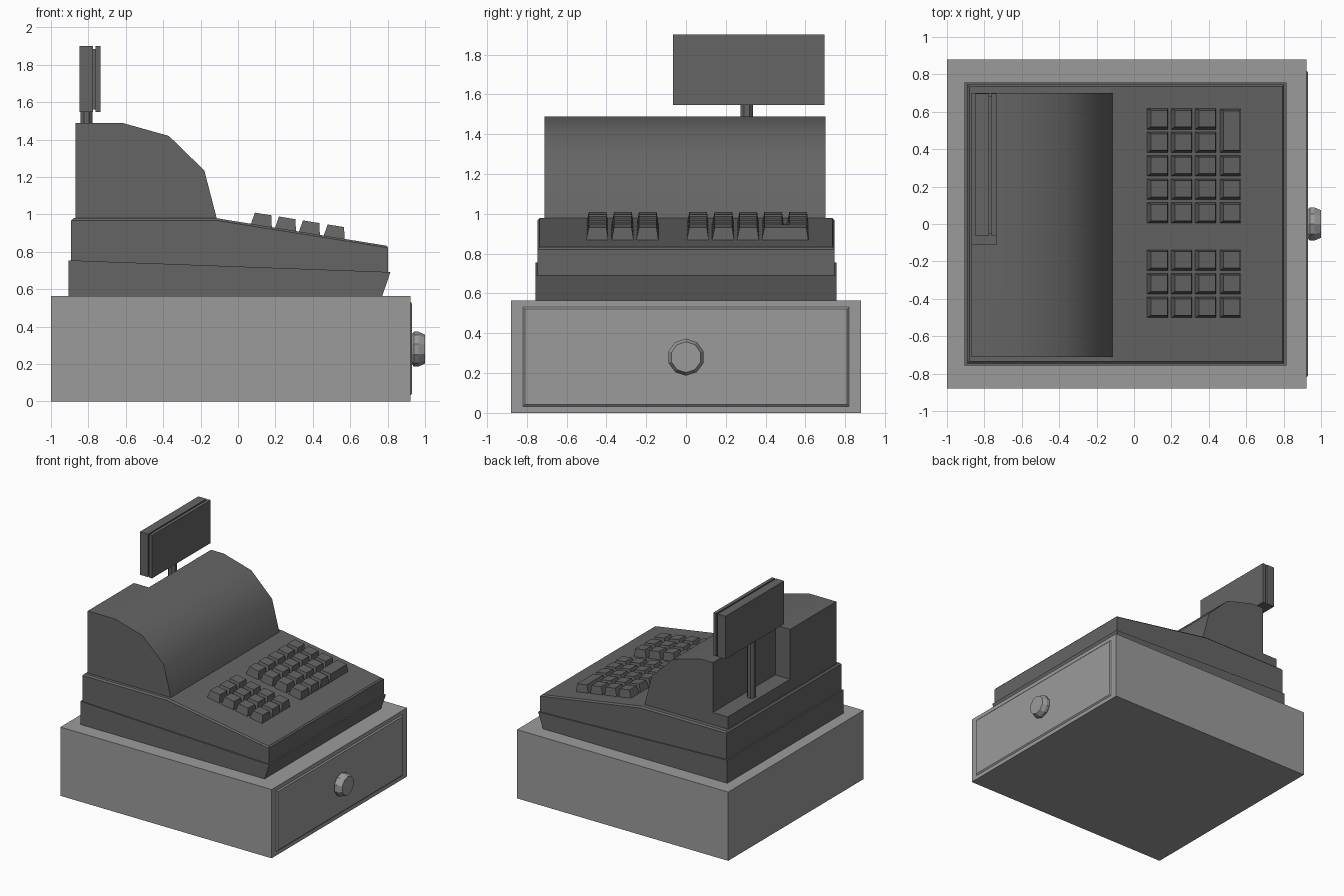
import bpy, bmesh, math
from mathutils import Matrix

if "Cube" in bpy.data.objects:
    bpy.data.objects.remove(bpy.data.objects["Cube"])


def material(name, v):
    m = bpy.data.materials.new(name)
    m.diffuse_color = (v, v, v, 1)
    m.use_nodes = True
    m.node_tree.nodes["Principled BSDF"].inputs["Base Color"].default_value = m.diffuse_color
    return m


LIGHT, DARK = material("light_grey", 0.33), material("dark_grey", 0.13)


def make(name, bm, mat):
    bmesh.ops.recalc_face_normals(bm, faces=bm.faces)
    me = bpy.data.meshes.new(name)
    bm.to_mesh(me)
    bm.free()
    me.materials.append(mat)
    ob = bpy.data.objects.new(name, me)
    bpy.context.collection.objects.link(ob)
    return ob


def loft(name, rings, mat):
    """Skin closed rings of 3D points and cap both ends."""
    bm = bmesh.new()
    vs = [[bm.verts.new(p) for p in r] for r in rings]
    n = len(vs[0])
    for a, b in zip(vs, vs[1:]):
        for i in range(n):
            j = (i + 1) % n
            bm.faces.new((a[i], a[j], b[j], b[i]))
    bm.faces.new(vs[0])
    bm.faces.new(vs[-1])
    return make(name, bm, mat)


def extrude_y(name, profile, y0, y1, mat):
    return loft(name, [[(x, y, z) for x, z in profile] for y in (y0, y1)], mat)


def box(name, x, y, z, mat):
    return extrude_y(name, [(x[0], z[0]), (x[1], z[0]), (x[1], z[1]), (x[0], z[1])], *y, mat)


def rect_x(x, y, z0, z1):
    return [(x, -y, z0), (x, y, z0), (x, y, z1), (x, -y, z1)]


# Cash drawer with raised front panel
box("drawer_case", (-1, 0.922), (-0.88, 0.88), (0, 0.565), LIGHT)
loft("drawer_front", [rect_x(0.915, 0.82, 0.032, 0.533),
                      rect_x(0.922, 0.82, 0.032, 0.533),
                      rect_x(0.931, 0.81, 0.042, 0.523)], LIGHT)

# Faceted knob
knob = [(0.925, 0.075), (0.94, 0.093), (0.965, 0.093), (1.0, 0.077)]
loft("drawer_knob", [[(x, r * math.sin(i * math.tau / 10), 0.28 + r * math.cos(i * math.tau / 10))
                      for i in range(10)] for x, r in knob], LIGHT)

# Body: lower skirt and slightly inset upper wedge
extrude_y("lower_body", [(-0.905, 0.56), (0.77, 0.56), (0.815, 0.692), (-0.905, 0.755)],
          -0.757, 0.757, DARK)
upper = [(-0.892, 0.70), (0.803, 0.66), (0.803, 0.822), (-0.115, 0.968), (-0.892, 0.968)]
top = [(-0.88, 0.98), (-0.115, 0.98), (0.793, 0.833)]
bm = bmesh.new()
Y, T = 0.747, 0.735
lo = {s: [bm.verts.new((x, s * Y, z)) for x, z in upper] for s in (-1, 1)}
hi = {s: [bm.verts.new((x, s * T, z)) for x, z in top] for s in (-1, 1)}
for s in (-1, 1):
    l, h = lo[s], hi[s]
    bm.faces.new(l)
    bm.faces.new((l[4], l[3], h[1], h[0]))
    bm.faces.new((l[3], l[2], h[2], h[1]))
a, b, c, d = lo[-1], lo[1], hi[-1], hi[1]
for f in ((a[0], a[1], b[1], b[0]), (a[1], a[2], b[2], b[1]), (a[2], c[2], d[2], b[2]),
          (c[2], c[1], d[1], d[2]), (c[1], c[0], d[0], d[1]), (c[0], a[4], b[4], d[0]),
          (a[4], a[0], b[0], b[4])):
    bm.faces.new(f)
# the chamfered sides leave the end polygon facing outward only
make("upper_body", bm, DARK)

# Printer hood with a rear notch for the customer display
hood = extrude_y("printer_hood", [(-0.87, 0.965), (-0.87, 1.49), (-0.62, 1.49), (-0.37, 1.42),
                                  (-0.18, 1.235), (-0.11, 0.965)], -0.71, 0.70, DARK)
cutter = box("notch_cutter", (-1.0, -0.735), (-0.11, 0.9), (1.08, 1.7), DARK)
mod = hood.modifiers.new("notch", 'BOOLEAN')
mod.object, mod.operation, mod.solver = cutter, 'DIFFERENCE', 'EXACT'
bpy.context.view_layer.objects.active = hood
hood.select_set(True)
bpy.ops.object.modifier_apply(modifier="notch")
bpy.data.objects.remove(cutter)
bpy.ops.object.shade_smooth_by_angle(angle=math.radians(40))

# Customer display on a pole
loft("display_pole", [[(-0.81 + 0.034 * math.cos((i + .5) * math.tau / 8),
                        0.305 + 0.034 * math.sin((i + .5) * math.tau / 8), z)
                       for i in range(8)] for z in (1.07, 1.56)], DARK)
box("display_back", (-0.848, -0.774), (-0.065, 0.697), (1.547, 1.90), DARK)
box("display_core", (-0.78, -0.755), (-0.05, 0.682), (1.562, 1.885), DARK)
box("display_front", (-0.763, -0.736), (-0.065, 0.697), (1.547, 1.90), DARK)


# Tapered keys standing on the slope
def key(x, y0, y1):
    def z(px):
        return 0.98 - 0.162 * (px + 0.115)
    base = [(px, py, z(px) - 0.005) for px, py in
            ((x, y0), (x + 0.113, y0), (x + 0.113, y1), (x, y1))]
    cap = [(px, py, z(px) + 0.063) for px, py in
           ((x + 0.022, y0 + 0.014), (x + 0.11, y0 + 0.014),
            (x + 0.11, y1 - 0.01), (x + 0.022, y1 - 0.01))]
    loft("key", [base, cap], DARK)


rows = [0.505, 0.38, 0.255, 0.13, 0.003, -0.25, -0.375, -0.502]
for ci, x in enumerate((0.068, 0.197, 0.325, 0.457)):
    for ri, y in enumerate(rows):
        if ci == 3 and ri < 2:
            continue
        key(x, y, y + 0.112)
key(0.457, 0.38, 0.615)
